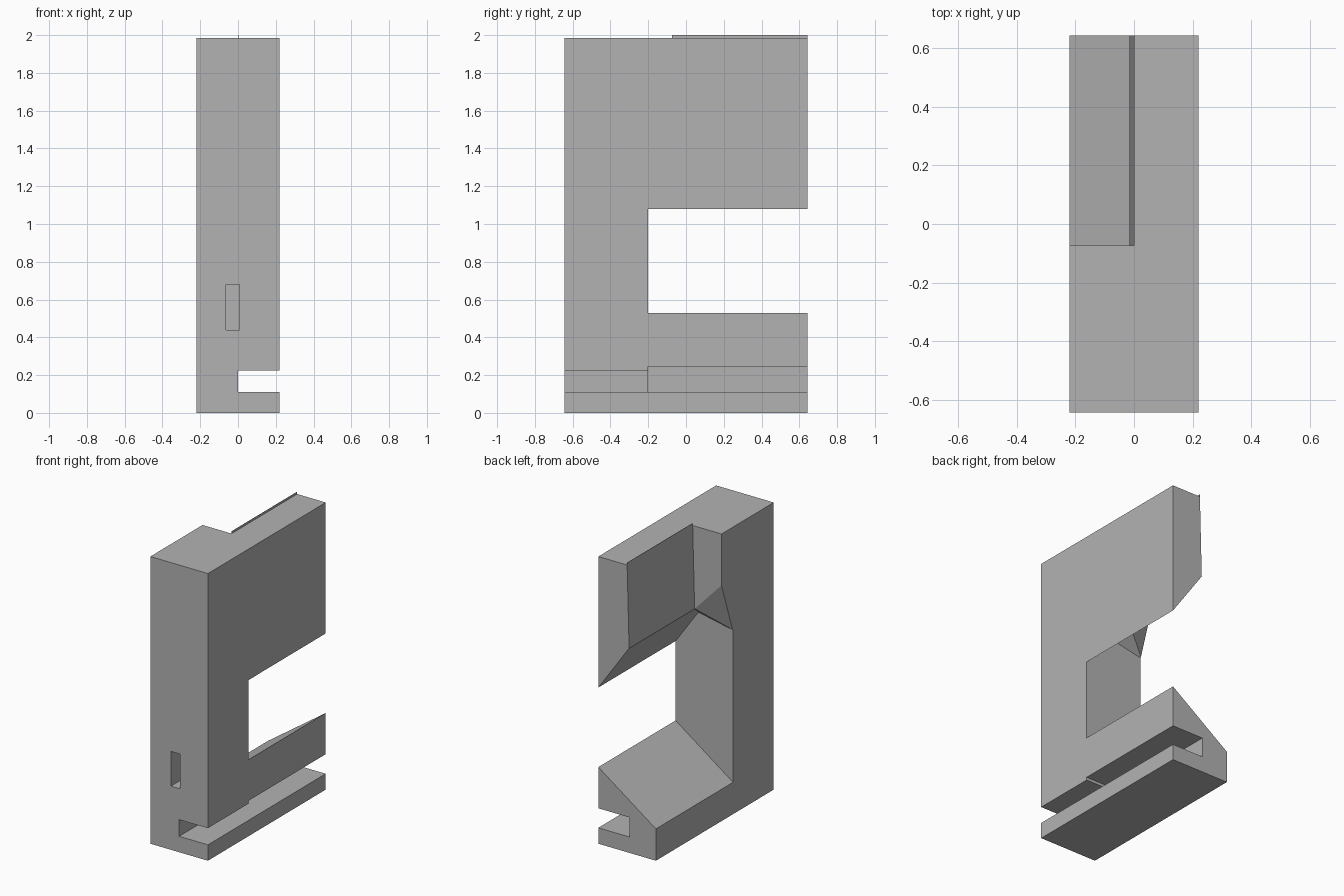
import bpy
import bmesh

if "Cube" in bpy.data.objects:
    bpy.data.objects.remove(bpy.data.objects["Cube"], do_unlink=True)

grey = bpy.data.materials.new("plain grey")
grey.use_nodes = True
grey.diffuse_color = (0.45, 0.45, 0.45, 1)
grey.node_tree.nodes["Principled BSDF"].inputs["Base Color"].default_value = (0.45, 0.45, 0.45, 1)

W, L, TOP = 0.22, 0.643, 1.985   # half width, half length, body top
BACK, STEP = -0.2, -0.073        # rear wall of the opening, front wall of the pocket
OUT = 0.75                       # end of cutters beyond the body


def loft(name, rings):
    """Solid skinned through (y, xz profile) rings with equal point counts."""
    bm = bmesh.new()
    loops = [[bm.verts.new((x, y, z)) for x, z in prof] for y, prof in rings]
    n = len(loops[0])
    for a, b in zip(loops, loops[1:]):
        for i in range(n):
            j = (i + 1) % n
            # triangles keep twisted sides well defined
            bm.faces.new((a[i], a[j], b[i]))
            bm.faces.new((a[j], b[j], b[i]))
    bm.faces.new(loops[0])
    bm.faces.new(loops[-1])
    bmesh.ops.recalc_face_normals(bm, faces=bm.faces)
    bmesh.ops.dissolve_limit(bm, angle_limit=0.001, verts=bm.verts, edges=bm.edges)
    mesh = bpy.data.meshes.new(name)
    bm.to_mesh(mesh)
    bm.free()
    mesh.materials.append(grey)
    ob = bpy.data.objects.new(name, mesh)
    bpy.context.collection.objects.link(ob)
    return ob


def box(name, x0, x1, y0, y1, z0, z1):
    prof = [(x0, z0), (x1, z0), (x1, z1), (x0, z1)]
    return loft(name, [(y0, prof), (y1, prof)])


def cut(target, cutter):
    mod = target.modifiers.new("cut", "BOOLEAN")
    mod.operation = "DIFFERENCE"
    mod.solver = "EXACT"
    mod.object = cutter
    bpy.context.view_layer.objects.active = target
    bpy.ops.object.modifier_apply(modifier=mod.name)
    bpy.data.objects.remove(cutter, do_unlink=True)


body = box("body", -W, W, -L, L, 0, TOP)

# Open middle with sloped floor and roof, widening from the rear wall
lower = [(-0.23, 0.213), (0.3, 0.586)]
narrow = lower + [(0.3, 0.966), (0.045, 1.325), (-0.23, 1.27)]
wide = lower + [(0.3, 0.966), (-0.015, 1.413), (-0.23, 1.64)]
cut(body, loft("opening_cutter", [(BACK, narrow), (STEP, wide), (OUT, wide)]))

# Upper pocket beside the slightly leaning wall
pocket = [(-0.015, 1.413), (0.003, 2.1), (-0.3, 2.1), (-0.3, 1.2), (-0.1, 1.2)]
cut(body, loft("pocket_cutter", [(STEP, pocket), (OUT, pocket)]))

# Side groove, larger under the opening
cut(body, box("groove_cutter", 0, 0.3, -OUT, OUT, 0.11, 0.225))
cut(body, box("deep_groove_cutter", -0.02, 0.31, BACK, OUT + 0.01, 0.11, 0.245))

# Blind hole in the front
cut(body, box("hole_cutter", -0.063, 0.007, -OUT, -0.4, 0.44, 0.68))

# Thin lip along the top of the leaning wall
box("top_lip", 0, 0.002, STEP, L, TOP - 0.005, 2)
